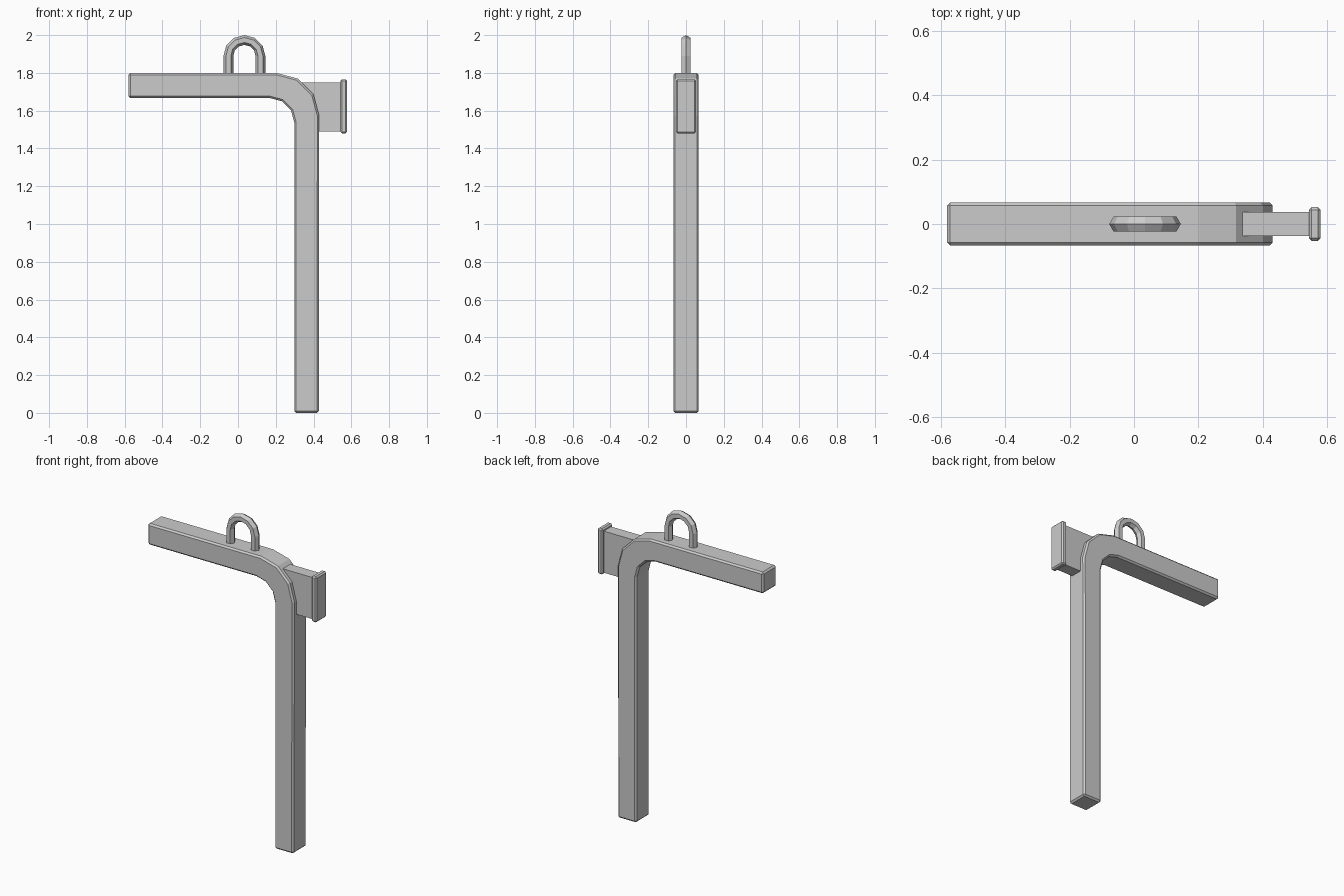
import bpy, bmesh
from math import sin, cos, pi, radians
from mathutils import Vector

if "Cube" in bpy.data.objects:
    bpy.data.objects.remove(bpy.data.objects["Cube"])


def finish(name, bm, bevel=0.0):
    bmesh.ops.recalc_face_normals(bm, faces=bm.faces)
    mesh = bpy.data.meshes.new(name)
    bm.to_mesh(mesh)
    bm.free()
    obj = bpy.data.objects.new(name, mesh)
    bpy.context.collection.objects.link(obj)
    if bevel:
        mod = obj.modifiers.new("bevel", 'BEVEL')
        mod.width = bevel
        mod.segments = 1
        mod.limit_method = 'ANGLE'
        mod.angle_limit = radians(50)
    return obj


def extrude_profile(name, points, half_y, bevel=0.0):
    bm = bmesh.new()
    face = bm.faces.new([bm.verts.new((x, -half_y, z)) for x, z in points])
    new = bmesh.ops.extrude_face_region(bm, geom=[face])["geom"]
    verts = [v for v in new if isinstance(v, bmesh.types.BMVert)]
    bmesh.ops.translate(bm, verts=verts, vec=(0, 2 * half_y, 0))
    return finish(name, bm, bevel)


def box(name, x0, x1, half_y, z0, z1, bevel=0.0):
    return extrude_profile(name, [(x0, z0), (x1, z0), (x1, z1), (x0, z1)], half_y, bevel)


def arc(cx, cz, r, angles):
    return [(cx + r * cos(radians(a)), cz + r * sin(radians(a))) for a in angles]


# Bent square bar: post and arm in one piece
bar = [(-0.58, 1.667), *arc(0.168, 1.537, 0.13, (90, 60, 30, 0)), (0.298, 0),
       (0.428, 0), *arc(0.203, 1.573, 0.227, (0, 30, 60, 90)), (-0.58, 1.80)]
extrude_profile("bent_bar", bar, 0.067, 0.01)

# Block and end plate behind the bend
box("side_block", 0.31, 0.55, 0.037, 1.49, 1.75)
box("end_plate", 0.543, 0.578, 0.052, 1.48, 1.766, 0.008)

# Hexagonal tube bent into a hanging loop
CX, CZ, R, TUBE = 0.034, 1.889, 0.085, 0.026
path = [(CX + R, 1.76, 0)]
path += [(CX + R * cos(i * pi / 6), CZ + R * sin(i * pi / 6), i * pi / 6) for i in range(7)]
path += [(CX - R, 1.76, pi)]
bm = bmesh.new()
rings = []
for x, z, a in path:
    out = Vector((cos(a), 0, sin(a)))
    rings.append([bm.verts.new(Vector((x, 0, z)) + out * TUBE * cos(k * pi / 3)
                               + Vector((0, TUBE * sin(k * pi / 3), 0))) for k in range(6)])
for r0, r1 in zip(rings, rings[1:]):
    for k in range(6):
        bm.faces.new((r0[k], r0[(k + 1) % 6], r1[(k + 1) % 6], r1[k]))
bm.faces.new(rings[0])
bm.faces.new(rings[-1])
finish("hanging_loop", bm)
